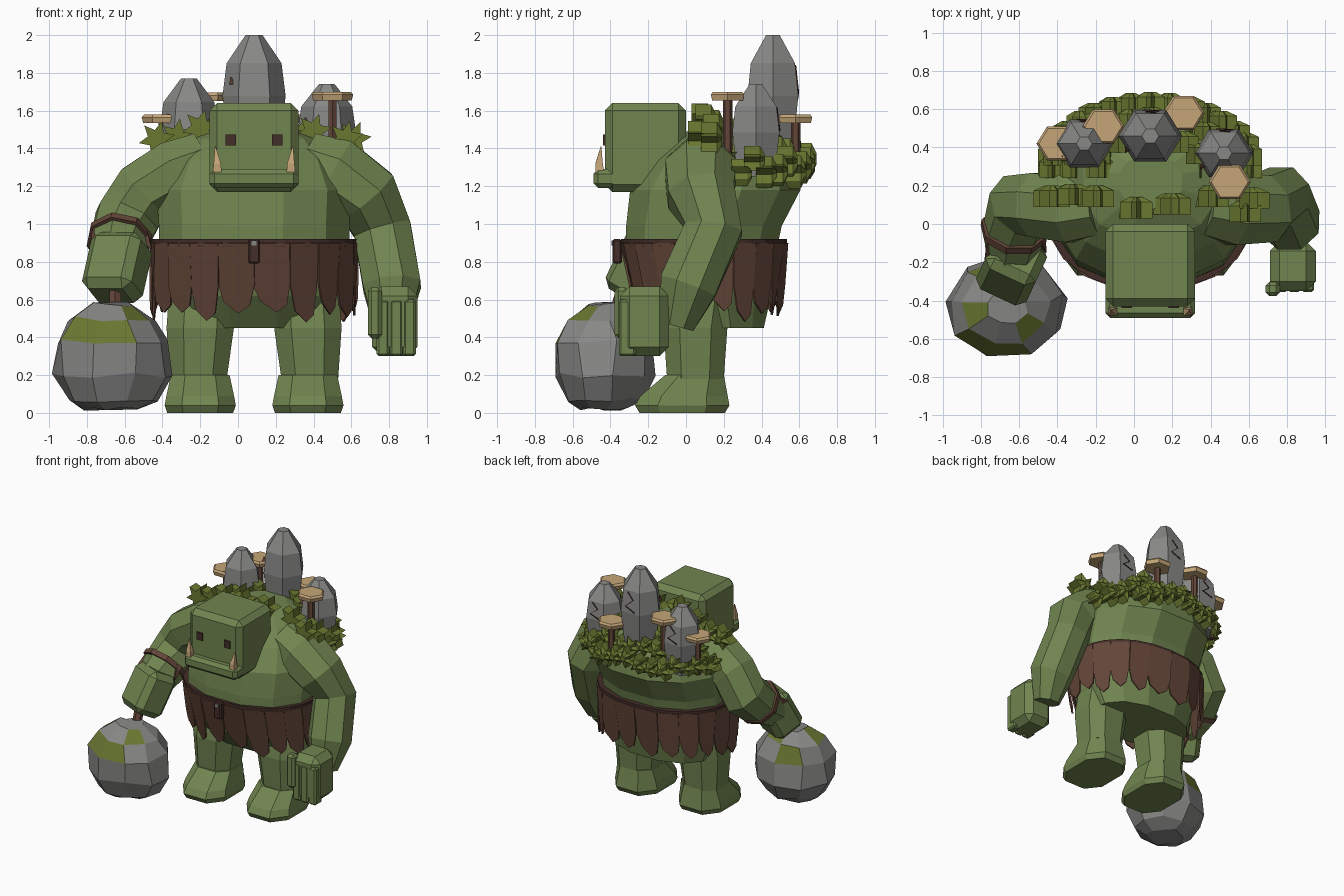
import bpy, bmesh, random
from math import cos, sin, pi, radians
from mathutils import Vector, Euler

random.seed(4)
if "Cube" in bpy.data.objects:
    bpy.data.objects.remove(bpy.data.objects["Cube"])

def material(name, r, g, b):
    m = bpy.data.materials.new(name)
    m.use_nodes = True
    m.diffuse_color = (r, g, b, 1)
    m.node_tree.nodes["Principled BSDF"].inputs["Base Color"].default_value = (r, g, b, 1)
    return m

SKIN = material("green skin", .165, .235, .08)
STONE = material("grey stone", .245, .245, .24)
MOSS = material("moss", .14, .185, .03)
HIDE = material("brown hide", .125, .06, .04)
DARK = material("dark leather", .055, .026, .021)
TAN = material("tan", .56, .38, .19)
CX = .085  # body centre line

def finish(name, bm, *mats):
    bmesh.ops.recalc_face_normals(bm, faces=bm.faces)
    me = bpy.data.meshes.new(name)
    bm.to_mesh(me)
    bm.free()
    for m in mats:
        me.materials.append(m)
    ob = bpy.data.objects.new(name, me)
    bpy.context.collection.objects.link(ob)
    return ob

def loft(name, rings, *mats, rule=None):
    bm = bmesh.new()
    rows = [[bm.verts.new(p) for p in r] for r in rings]
    n = len(rows[0])
    for a, b in zip(rows, rows[1:]):
        for i in range(n):
            j = (i + 1) % n
            bm.faces.new((a[i], a[j], b[j], b[i]))
    bm.faces.new(rows[0][::-1])
    bm.faces.new(rows[-1])
    if rule:
        for k, f in enumerate(bm.faces):
            f.material_index = rule(k, f.calc_center_median())
    return finish(name, bm, *mats)

def power(v, p):
    return (1 if v > 0 else -1) * abs(v) ** p

def ring(x, y, z, rx, ry, n, p=1, turn=0.):
    return [Vector((x + rx * power(cos(a), p), y + ry * power(sin(a), p), z))
            for a in (2 * pi * (i + turn) / n for i in range(n))]

def tube(name, path, n, mat):
    pts = [Vector(p[:3]) for p in path]
    rings = []
    for i, p in enumerate(pts):
        t = (pts[min(i + 1, len(pts) - 1)] - pts[max(i - 1, 0)]).normalized()
        u = t.cross(Vector((0, 1, 0))).normalized()
        v = t.cross(u)
        rings.append([p + path[i][3] * (u * cos(a) + v * sin(a))
                      for a in (2 * pi * (k + .5) / n for k in range(n))])
    return loft(name, rings, mat)

def box(name, center, size, mat, bevel=0., rot=(0, 0, 0)):
    bm = bmesh.new()
    bmesh.ops.create_cube(bm, size=1)
    bmesh.ops.scale(bm, vec=size, verts=bm.verts)
    if bevel:
        bmesh.ops.bevel(bm, geom=bm.edges[:], offset=bevel, segments=1, affect='EDGES')
    ob = finish(name, bm, mat)
    ob.location = center
    ob.rotation_euler = Euler([radians(a) for a in rot])
    return ob

# Torso: z, half width, front y, back y
TORSO = [(.45, .41, -.1, .42), (.62, .47, -.24, .46), (.9, .52, -.33, .5),
         (.99, .52, -.33, .52), (1.18, .53, -.31, .62), (1.34, .46, -.2, .59),
         (1.45, .36, -.08, .5), (1.53, .17, .08, .36)]
loft("torso", [ring(CX, (a + b) / 2, z, rx, (b - a) / 2, 12, .9, .5)
               for z, rx, a, b in TORSO], SKIN)

# Legs and feet
for side, s in (("left", 1), ("right", -1)):
    x = CX + .285 * s
    loft(side + "_leg", [ring(x - .01 * s, .09, .72, .18, .17, 8, .8, .5),
                         ring(x, .05, .45, .19, .18, 8, .8, .5),
                         ring(x + .01 * s, .05, .18, .16, .16, 8, .8, .5)], SKIN)
    loft(side + "_foot", [ring(x, -.02, 0, .185, .24, 8, .75, .5),
                          ring(x, -.02, .04, .2, .265, 8, .75, .5),
                          ring(x, -.01, .09, .19, .245, 8, .75, .5),
                          ring(x, .045, .2, .165, .165, 8, .75, .5)], SKIN)

# Arms
tube("left_arm", [(.36, .1, 1.33, .17), (.51, .08, 1.27, .205), (.68, .08, 1.15, .19),
                  (.765, .145, .97, .165), (.815, .01, .67, .165), (.81, -.05, .46, .1)], 8, SKIN)
tube("right_arm", [(-.18, .1, 1.33, .17), (-.33, .08, 1.27, .19), (-.5, .1, 1.17, .18),
                   (-.59, .1, 1.02, .18), (-.63, -.05, .89, .165),
                   (-.64, -.18, .81, .14)], 8, SKIN)

# Hands
box("left_palm", (.83, -.22, .485), (.24, .26, .37), SKIN, .05)
for i in range(3):
    box(f"left_finger_{i + 1}", (.768 + .07 * i, -.31, .45), (.068, .09, .3), SKIN, .012)
box("left_thumb", (.725, -.34, .53), (.075, .075, .27), SKIN, .02)
box("right_fist", (-.64, -.23, .77), (.29, .25, .34), SKIN, .045, (-28, 0, -25))

# Torn wrist wrap
tube("wrist_wrap", [(-.625, -.02, .925, .178), (-.63, -.05, .9, .178)], 8, HIDE)
tube("wrap_tatter", [(-.73, -.08, .94, .06), (-.78, -.19, .9, .004)], 3, HIDE)
tube("wrap_tatter", [(-.49, -.07, .94, .04), (-.46, -.15, .87, .004)], 3, HIDE)

# Boulder club with mossy patches
def boulder_ring(z, r):
    return [p + Vector([random.uniform(-.015, .015) for _ in range(3)])
            for p in ring(-.665, -.435, z, r, r * .86, 9, 1, .3)]
def mossy(k, c):
    return int(.41 < c.z < .48 and k % 9 in (2, 5, 6) or .48 < c.z < .56 and k % 9 in (1, 4, 7))
loft("club_boulder", [boulder_ring(z, r) for z, r in
                      ((.02, .14), (.07, .24), (.2, .31), (.38, .305), (.5, .23), (.575, .11))],
     STONE, MOSS, rule=mossy)
tube("club_handle", [(-.65, -.38, .5, .035), (-.65, -.32, .7, .035)], 6, HIDE)

# Head, jaw, eyes and tusks
box("head", (CX, -.215, 1.405), (.47, .43, .47), SKIN, .04)
box("jaw", (CX, -.4, 1.24), (.47, .18, .1), SKIN, .025)
for s in (-1, 1):
    box("eye", (CX + .123 * s, -.432, 1.445), (.055, .014, .06), DARK)
    tube("tusk", [(CX + .195 * s, -.455, 1.26, .035), (CX + .195 * s, -.46, 1.32, .027),
                  (CX + .205 * s, -.45, 1.41, .003)], 4, TAN)

# Skirt of hanging hide flaps, each twisted a little
def around(a, z):
    k = (.9 - z) / .4
    return Vector((CX + (.54 - .01 * k) * power(cos(a), .9),
                   .095 + .03 * k + (.435 - .08 * k) * power(sin(a), .9), z))
bm = bmesh.new()
FLAPS = 20
w = 2 * pi / FLAPS
for i in range(FLAPS):
    a = i * w
    tip = random.uniform(.48, .54)
    twist = random.choice((-.04, -.02, .025, .04))
    shape = [(0, .9), (1, .9), (1.02, .68), (.92, tip + .04), (.6, tip), (.15, tip + .06),
             (-.02, .68)]
    out = Vector((cos(a + w / 2), sin(a + w / 2), 0))
    bm.faces.new([bm.verts.new(around(a + u * w, z) + out * twist * (u - .5) * (.9 - z) / .4)
                  for u, z in shape])
skirt = finish("skirt", bm, HIDE)
solid = skirt.modifiers.new("thickness", 'SOLIDIFY')
solid.thickness = .012

# Belt and buckle
loft("belt", [ring(CX, .095, z, .545, .44, 24, .9) for z in (.88, .92)], DARK)
box("buckle", (CX, -.365, .855), (.065, .05, .13), DARK, .01)
box("buckle_stud", (CX, -.391, .9), (.025, .008, .025), STONE)

# Standing stones with carved marks
for x, y, bottom, top, r in ((CX, .46, 1.38, 2.0, .167), (-.26, .42, 1.25, 1.77, .155),
                             (.47, .37, 1.25, 1.74, .155)):
    h = top - bottom
    prof = [(0, .78), (.48, 1), (.76, .87), (1, .27)]
    loft("standing_stone", [ring(x, y, bottom + h * t, r * k, r * k * .93, 6)
                            for t, k in prof], STONE)
    tube("carved_mark", [(x + dx, y + r * .805 * (1 - (t - .48) * .5) + .002, bottom + h * t, .006)
                         for dx, t in ((-.04, .5), (.045, .56), (-.02, .65), (.03, .74))], 4, DARK)
    tube("chip_mark", [(x - .122 * r / .167, y - .072 * r / .167, bottom + h * t, k)
                       for t, k in ((.58, .022), (.64, .003))], 3, HIDE)

# Mushrooms
for x, y, z, foot in ((.5, .22, 1.655, 1.3), (.26, .58, 1.535, 1.25),
                      (-.16, .51, 1.65, 1.3), (-.4, .42, 1.535, 1.25)):
    tube("mushroom_stem", [(x, y, foot, .025), (x, y, z + .01, .025)], 6, HIDE)
    loft("mushroom_cap", [ring(x, y, z, .102, .094, 6), ring(x, y, z + .03, .11, .102, 6),
                          ring(x, y, z + .045, .097, .09, 6)], TAN)

# Moss tufts: star prisms over the shoulders and back
def tuft(x, y, z, r=.098):
    spin = random.uniform(0, .5)
    star = [(k * r * cos(a), k * r * sin(a)) for k, a in
            ((.5 if i % 2 else 1, pi * i / 6 + spin) for i in range(12))]
    loft("moss_tuft", [[Vector((x + k * u, y + d, z + k * v)) for u, v in star]
                       for d, k in ((-.05, 1), (.035, 1), (.06, .4))], MOSS)

for count, rx, ry, z in ((17, .52, .34, 1.31), (13, .4, .26, 1.39), (8, .26, .17, 1.46)):
    for i in range(count):
        a = pi * i / (count - 1)
        tuft(CX + rx * cos(a), .29 + ry * sin(a), z + random.uniform(-.04, .04),
             random.uniform(.07, .09))
for x, y, z in ((-.43, .14, 1.45), (-.32, .15, 1.46), (-.2, .14, 1.51), (.01, .08, 1.54),
                (.2, .1, 1.54), (.4, .14, 1.49), (.57, .06, 1.45), (.61, .13, 1.45)):
    tuft(x, y, z)
